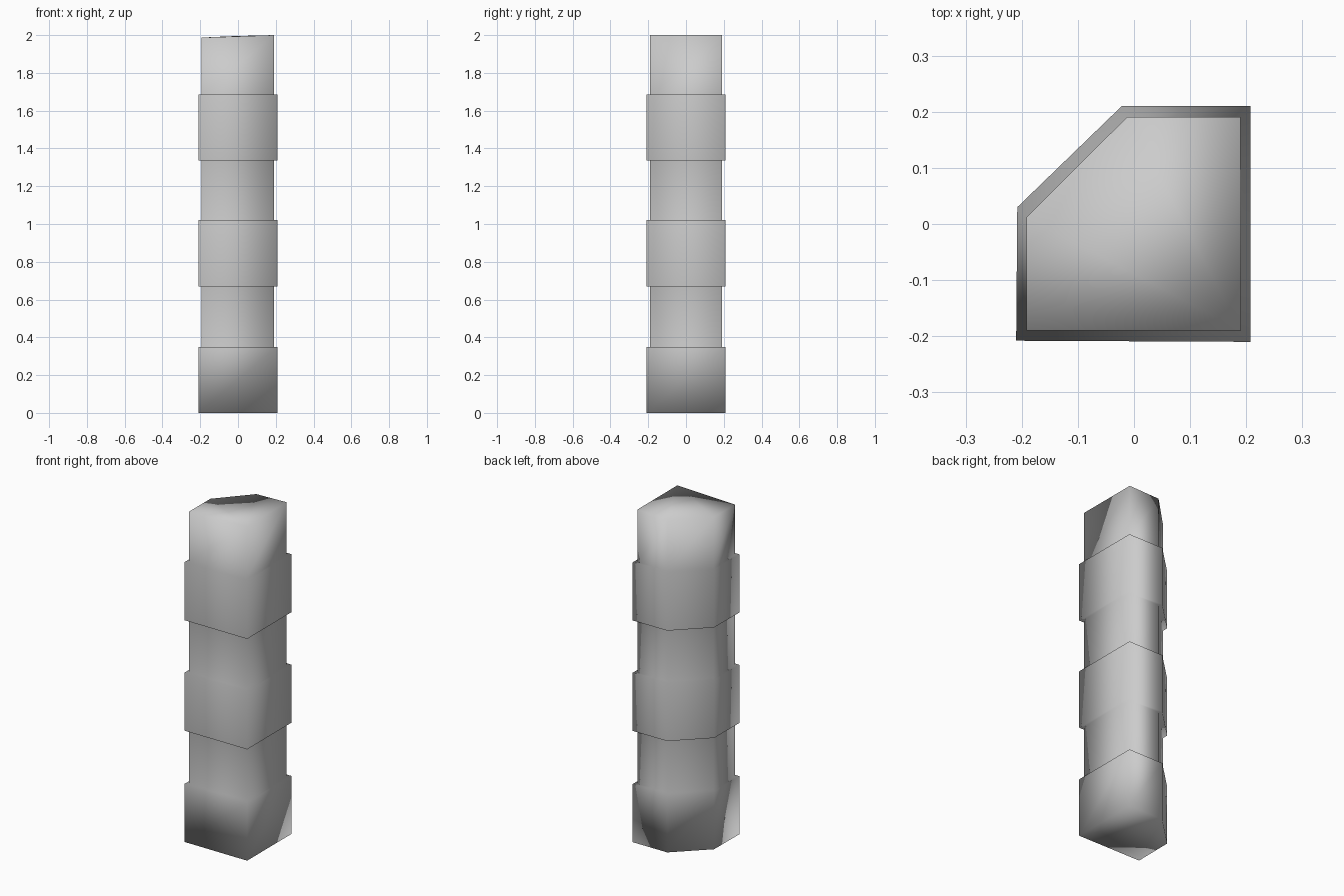
import bpy
import bmesh

if "Cube" in bpy.data.objects:
    bpy.data.objects.remove(bpy.data.objects["Cube"])

# Square cross-sections with one cut corner: wide bands and narrow necks
WIDE = [(-0.21, -0.208), (0.208, -0.21), (0.208, 0.21), (-0.022, 0.21), (-0.208, 0.03)]
NARROW = [(-0.192, -0.19), (0.191, -0.19), (0.19, 0.191), (-0.012, 0.191), (-0.192, 0.012)]
HEIGHTS = [0.0, 0.35, 0.67, 1.02, 1.335, 1.685, 1.995]

bm = bmesh.new()
rings = []


def add_ring(profile, z):
    rings.append([bm.verts.new((x, y, z)) for x, y in profile])


# Stack the bands: each level adds a bottom and a top ring
for i in range(6):
    profile = WIDE if i % 2 == 0 else NARROW
    add_ring(profile, HEIGHTS[i])
    add_ring(profile, HEIGHTS[i + 1])

# Skin between the rings (walls and ledges), then cap both ends
for a, b in zip(rings, rings[1:]):
    for k in range(5):
        n = (k + 1) % 5
        bm.faces.new((a[k], a[n], b[n], b[k]))
bm.faces.new(list(reversed(rings[0])))
bm.faces.new(rings[-1])

# Slightly uneven top
for v, z in zip(rings[-1], (1.987, 2.0, 2.0, 1.995, 1.987)):
    v.co.z = z

for f in bm.faces:
    f.smooth = True
bmesh.ops.recalc_face_normals(bm, faces=bm.faces[:])

mesh = bpy.data.meshes.new("banded_pillar")
bm.to_mesh(mesh)
bm.free()
pillar = bpy.data.objects.new("banded_pillar", mesh)
bpy.context.collection.objects.link(pillar)

# Soft shading led by the large faces
shading = pillar.modifiers.new("soft_shading", 'WEIGHTED_NORMAL')
shading.mode = 'FACE_AREA'
